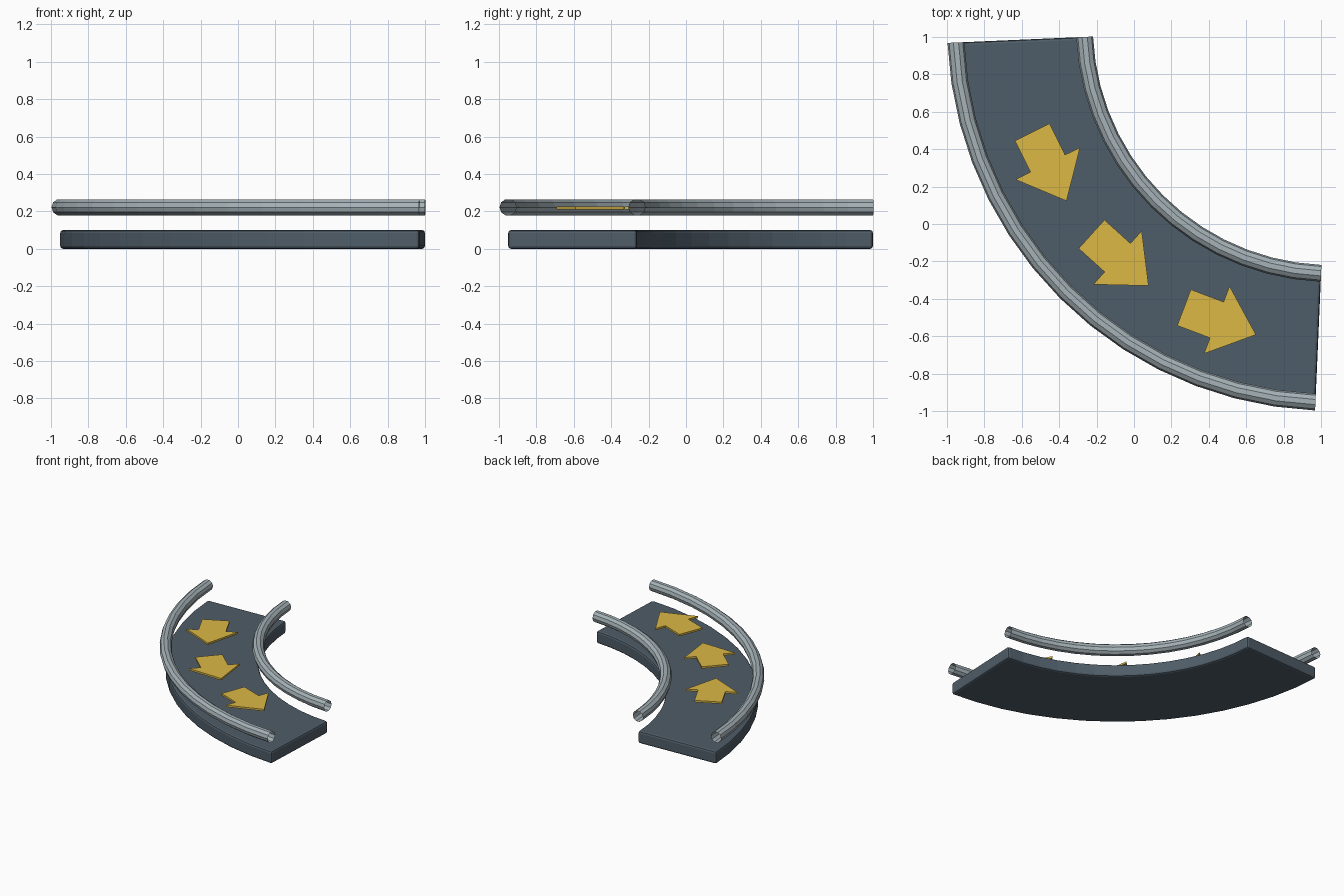
import bpy, bmesh, math
from mathutils import Matrix

if "Cube" in bpy.data.objects:
    bpy.data.objects.remove(bpy.data.objects["Cube"])

C = 1.058                                   # bend centre at (C, C)
A0, A1, N = math.radians(182.5), math.radians(267.5), 14
R_IN, R_OUT = 1.323, 2.012


def material(name, rgb):
    m = bpy.data.materials.new(name)
    m.diffuse_color = (*rgb, 1)
    m.use_nodes = True
    m.node_tree.nodes["Principled BSDF"].inputs["Base Color"].default_value = m.diffuse_color
    return m


def finish(name, bm, mat):
    bmesh.ops.recalc_face_normals(bm, faces=bm.faces[:])
    me = bpy.data.meshes.new(name)
    bm.to_mesh(me)
    bm.free()
    ob = bpy.data.objects.new(name, me)
    bpy.context.collection.objects.link(ob)
    me.materials.append(mat)
    return ob


def sweep(name, profile, mat, caps):
    """Sweep a closed (radius, z) profile around the bend."""
    bm = bmesh.new()
    rings = []
    for i in range(N + 1):
        a = A0 + (A1 - A0) * i / N
        rings.append([bm.verts.new((C + r * math.cos(a), C + r * math.sin(a), z))
                      for r, z in profile])
    k = len(profile)
    for p, q in zip(rings, rings[1:]):
        for j in range(k):
            bm.faces.new((p[j], p[(j + 1) % k], q[(j + 1) % k], q[j]))
    if caps:
        bm.faces.new(rings[0])
        bm.faces.new(rings[-1])
    ob = finish(name, bm, mat)
    if not caps:                            # open tube: make normals face outward
        f = ob.data.polygons[0]
        mid = sum(r for r, z in profile) / k
        rad = math.hypot(f.center.x - C, f.center.y - C) - mid
        out = f.normal.x * (f.center.x - C) + f.normal.y * (f.center.y - C)
        if rad * out < 0:
            ob.data.flip_normals()
    return ob


slate = material("slate", (0.078, 0.109, 0.138))
steel = material("steel", (0.38, 0.45, 0.48))
yellow = material("yellow", (0.72, 0.48, 0.06))

# Curved deck with softened edges
deck = sweep("conveyor_deck", [(R_IN, 0), (R_OUT, 0), (R_OUT, 0.1), (R_IN, 0.1)], slate, True)
bev = deck.modifiers.new("soft_edges", 'BEVEL')
bev.width, bev.segments = 0.015, 2

# Two open ten-sided rails above the deck edges
for name, r in (("inner_rail", R_IN), ("outer_rail", R_OUT)):
    prof = [(r + 0.045 * math.cos(math.tau * j / 10), 0.222 + 0.045 * math.sin(math.tau * j / 10))
            for j in range(10)]
    sweep(name, prof, steel, False)

# Direction arrows hovering at rail height
half = [(-0.187, 0.103), (0, 0.103), (0, 0.193)]
outline = half + [(0.224, 0)] + [(x, -y) for x, y in reversed(half)]
for i in range(3):
    a = math.radians(205.8 + 21.4 * i)
    bm = bmesh.new()
    face = bm.faces.new([bm.verts.new((x, y, 0.211)) for x, y in outline])
    top = bmesh.ops.extrude_face_region(bm, geom=[face])["geom"]
    bmesh.ops.translate(bm, vec=(0, 0, 0.015),
                        verts=[v for v in top if isinstance(v, bmesh.types.BMVert)])
    ob = finish(f"direction_arrow_{i + 1}", bm, yellow)
    ob.matrix_world = (Matrix.Translation((C + 1.687 * math.cos(a), C + 1.687 * math.sin(a), 0))
                       @ Matrix.Rotation(a + math.radians(90.7), 4, 'Z'))
